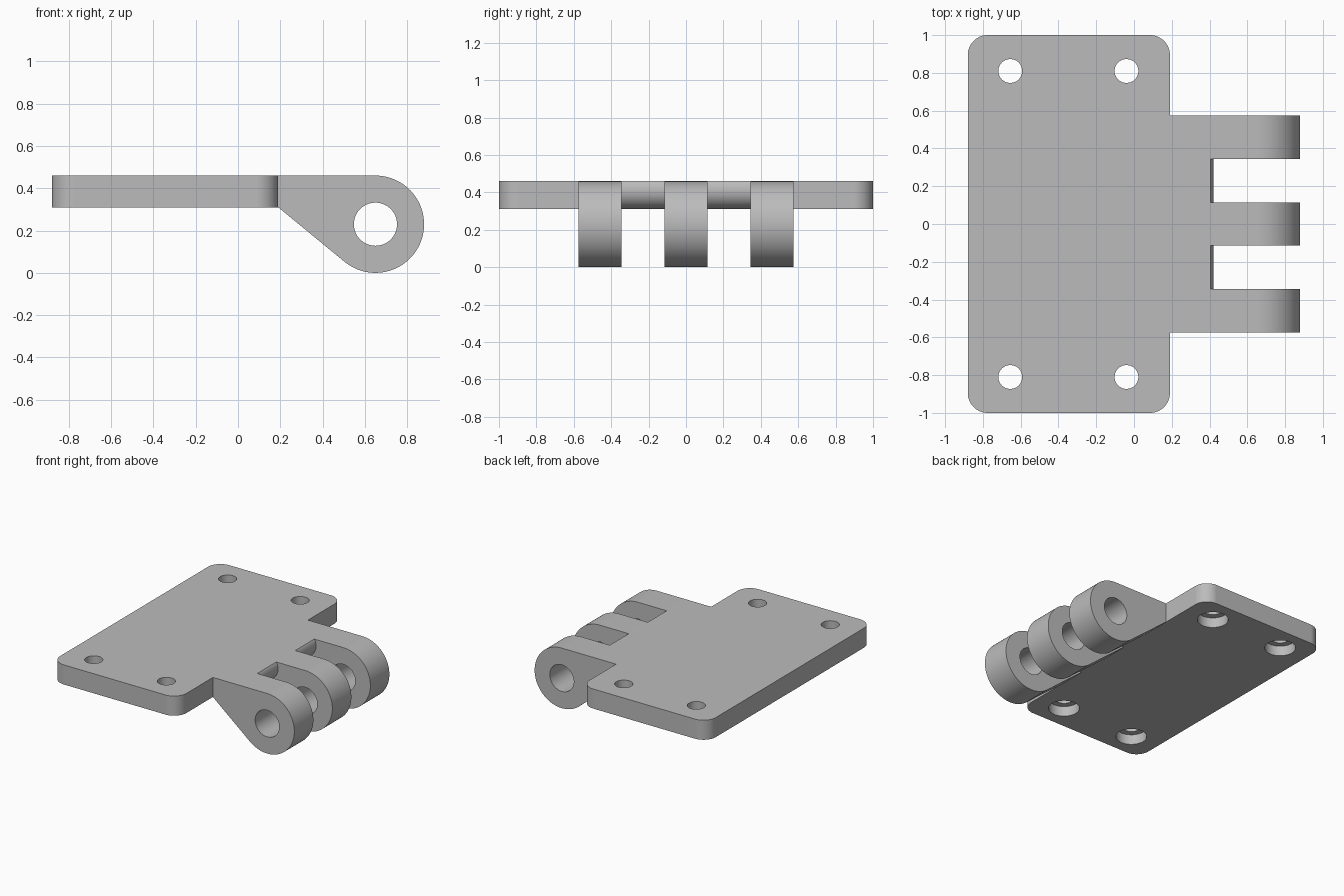
import bpy
import bmesh
from math import cos, sin, acos, atan2, hypot, radians, pi

if "Cube" in bpy.data.objects:
    bpy.data.objects.remove(bpy.data.objects["Cube"], do_unlink=True)

GREY = (0.5, 0.5, 0.5, 1)
metal = bpy.data.materials.new("grey_metal")
metal.use_nodes = True
metal.diffuse_color = GREY
metal.node_tree.nodes["Principled BSDF"].inputs["Base Color"].default_value = GREY

# Main dimensions
LEFT, EDGE, BOTTOM, TOP = -0.88, 0.19, 0.31, 0.46
PIN_X, PIN_Z, BARREL_R, PIN_R = 0.65, 0.23, 0.23, 0.102
KNUCKLE = 0.23


def arc(cx, cy, r, start, end, steps):
    return [(cx + r * cos(start + (end - start) * i / steps),
             cy + r * sin(start + (end - start) * i / steps)) for i in range(steps + 1)]


def extrude(name, points, low, high, axis):
    """Extrude a closed 2D profile along z (x, y profile) or y (x, z profile)."""
    place = (lambda a, b, t: (a, b, t)) if axis == "z" else (lambda a, b, t: (a, t, b))
    bm = bmesh.new()
    rings = [[bm.verts.new(place(a, b, t)) for a, b in points] for t in (low, high)]
    for ring in rings:
        bm.faces.new(ring)
    n = len(points)
    for i in range(n):
        j = (i + 1) % n
        bm.faces.new((rings[0][i], rings[0][j], rings[1][j], rings[1][i]))
    bmesh.ops.recalc_face_normals(bm, faces=bm.faces)
    mesh = bpy.data.meshes.new(name)
    bm.to_mesh(mesh)
    bm.free()
    mesh.materials.append(metal)
    obj = bpy.data.objects.new(name, mesh)
    bpy.context.collection.objects.link(obj)
    return obj


def circle(cx, cy, r):
    return arc(cx, cy, r, 0, 2 * pi, 64)[:-1]


def select(obj):
    bpy.ops.object.select_all(action="DESELECT")
    obj.select_set(True)
    bpy.context.view_layer.objects.active = obj


def cut(obj, cutter):
    cutter.hide_render = True
    select(obj)
    mod = obj.modifiers.new("hole", "BOOLEAN")
    mod.operation = "DIFFERENCE"
    mod.solver = "EXACT"
    mod.object = cutter
    bpy.ops.object.modifier_apply(modifier=mod.name)
    bpy.data.objects.remove(cutter, do_unlink=True)


def finish(obj):
    select(obj)
    bpy.ops.object.shade_smooth_by_angle(angle=radians(30))
    normals = obj.modifiers.new("flat_face_normals", "WEIGHTED_NORMAL")
    normals.keep_sharp = True


# Mounting plate with rounded corners
R = 0.105
outline = []
for k, (cx, cy) in enumerate([(EDGE - R, 1 - R), (LEFT + R, 1 - R),
                              (LEFT + R, R - 1), (EDGE - R, R - 1)]):
    outline += arc(cx, cy, R, k * pi / 2, (k + 1) * pi / 2, 16)
plate = extrude("mounting_plate", outline, BOTTOM, TOP, "z")

# Screw holes, counterbored from below
for x in (-0.655, -0.04):
    for y in (-0.81, 0.81):
        cut(plate, extrude("screw_cutter", circle(x, y, 0.063), 0, 1, "z"))
        cut(plate, extrude("counterbore_cutter", circle(x, y, 0.108), 0, BOTTOM + 0.077, "z"))
finish(plate)

# Hinge knuckles: barrel with an underside tangent to the plate's lower edge
dx, dz = EDGE - PIN_X, BOTTOM - PIN_Z
tangent = atan2(dz, dx) + acos(BARREL_R / hypot(dx, dz)) - 2 * pi
profile = [(EDGE, BOTTOM), (EDGE, TOP)] + arc(PIN_X, PIN_Z, BARREL_R, pi / 2, tangent, 48)
for name, y in (("front", -2 * KNUCKLE), ("middle", 0), ("back", 2 * KNUCKLE)):
    knuckle = extrude(name + "_knuckle", profile, y - KNUCKLE / 2, y + KNUCKLE / 2, "y")
    cut(knuckle, extrude("pin_cutter", circle(PIN_X, PIN_Z, PIN_R), -1, 1, "y"))
    finish(knuckle)

# Webs between the knuckles, rounded along the lower outer edge
r = 0.1
top_angle = acos((0.405 - 0.42 + r) / r)
web = [(EDGE, TOP), (EDGE, BOTTOM)] + arc(0.42 - r, BOTTOM + r, r, -pi / 2, top_angle, 20)
web[-1] = (web[-1][0], TOP)
for name, y in (("front", -KNUCKLE), ("back", KNUCKLE)):
    finish(extrude(name + "_web", web, y - KNUCKLE / 2, y + KNUCKLE / 2, "y"))
